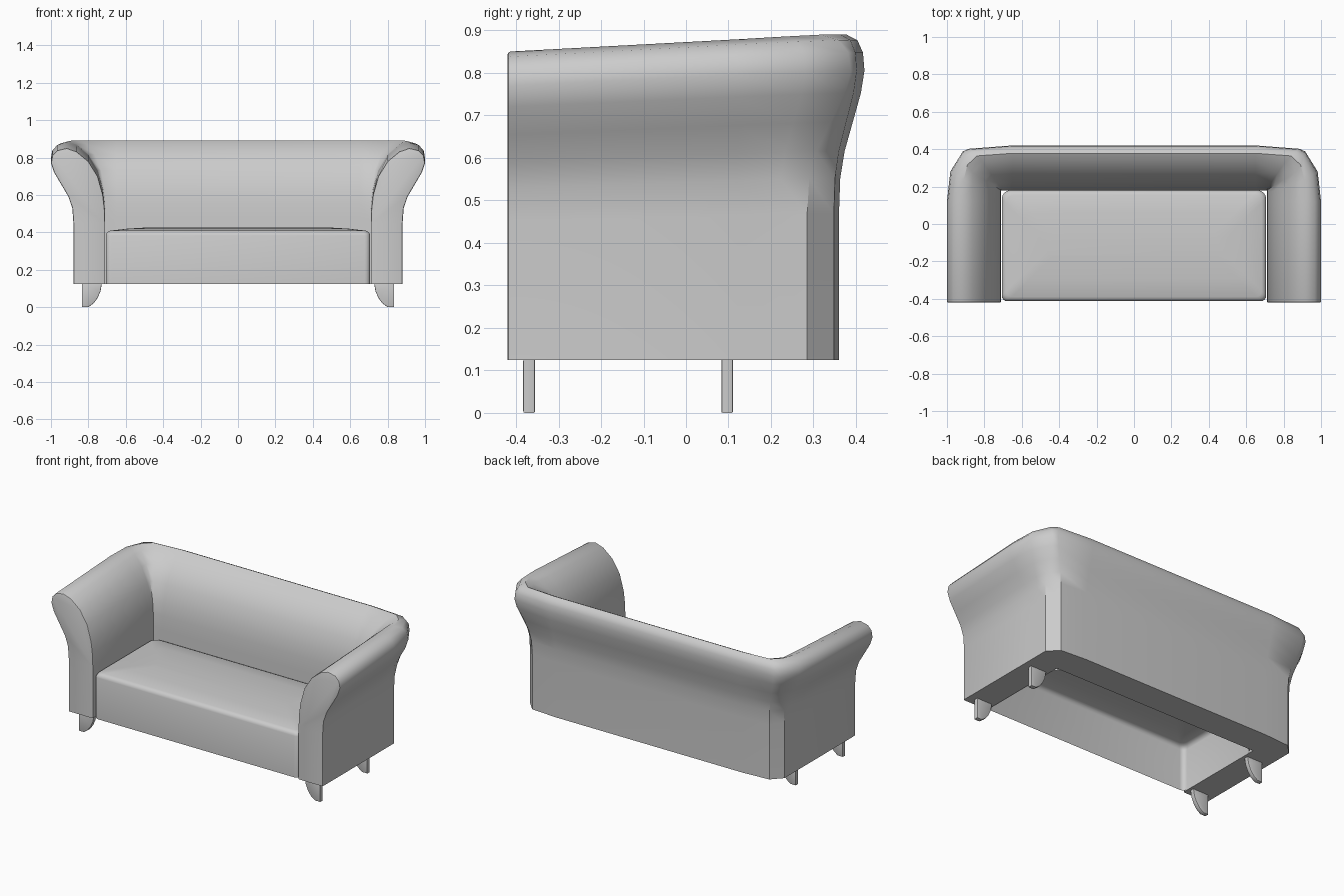
import bpy, bmesh, math
from mathutils import Vector

if "Cube" in bpy.data.objects:
    bpy.data.objects.remove(bpy.data.objects["Cube"])


def finish(name, bm, angle=35):
    bmesh.ops.recalc_face_normals(bm, faces=bm.faces[:])
    me = bpy.data.meshes.new(name)
    bm.to_mesh(me)
    bm.free()
    ob = bpy.data.objects.new(name, me)
    bpy.context.collection.objects.link(ob)
    bpy.ops.object.select_all(action='DESELECT')
    ob.select_set(True)
    bpy.context.view_layer.objects.active = ob
    bpy.ops.object.shade_smooth_by_angle(angle=math.radians(angle))
    return ob


def bridge(bm, a, b):
    n = len(a)
    for i in range(n):
        bm.faces.new((a[i], a[(i + 1) % n], b[(i + 1) % n], b[i]))


# Arms and back: one scroll profile swept round a U
# profile (a, z): a = 0 inner wall, 1 outer wall, 2 outermost flare
profile = [(0, .125), (0, .45), (.02, .53), (.07, .6), (.235, .7), (.53, .78),
           (.9, .832), (1.3, .85), (1.72, .838), (1.94, .81), (2, .77),
           (1.86, .72), (1.54, .655), (1.22, .59), (1.05, .53), (1, .45), (1, .125)]
# station: inner point, outer point, flare point, lift of the top
half = [((.71, -.42), (.88, -.42), (1, -.42), 0),
        ((.71, .12), (.88, .12), (1, .12), .029),
        ((.71, .165), (.88, .22), (.982, .28), .036),
        ((.71, .18), (.88, .285), (.915, .388), .04),
        ((.705, .18), (.82, .348), (.885, .402), .04),
        ((.65, .18), (.65, .36), (.65, .42), .04)]


def flip(s):
    return tuple((-p[0], p[1]) for p in s[:3]) + (s[3],)


stations = half + [flip(s) for s in reversed(half)]
bm = bmesh.new()
rings = []
for inner, outer, flare, lift in stations:
    I, O, F = Vector(inner), Vector(outer), Vector(flare)
    ring = []
    for a, z in profile:
        p = I.lerp(O, a) if a <= 1 else O.lerp(F, a - 1)
        ring.append(bm.verts.new((p.x, p.y, z + lift * (z - .125) / .725)))
    rings.append(ring)
for a, b in zip(rings, rings[1:]):
    bridge(bm, a, b)
caps = [bm.faces.new(rings[0]), bm.faces.new(rings[-1])]
bmesh.ops.recalc_face_normals(bm, faces=bm.faces[:])
rim = [e for f in caps for e in f.edges if max(v.co.z for v in e.verts) > .2]
bmesh.ops.bevel(bm, geom=rim, offset=.007, segments=2, affect='EDGES', profile=.5)
finish("arms_and_back", bm, 40)

# Seat: open-bottomed cushion box with rounded corners and a slight crown
bm = bmesh.new()
X, Y0, Y1, SEG = .707, -.413, .18, 4


def seat_ring(inset, z):
    out = []
    corners = [(1, Y1, 1, 0), (-1, Y1, 1, 90), (-1, Y0, -1, 180), (1, Y0, -1, 270)]
    for sx, y, sy, start in corners:
        r = .045 if sy > 0 else .03
        cx, cy = sx * (X - r - inset), y - sy * (r + inset)
        for k in range(SEG + 1):
            t = math.radians(start + 90 * k / SEG)
            out.append(bm.verts.new((cx + r * math.cos(t), cy + r * math.sin(t), z)))
    return out


levels = [(0, .125), (0, .383), (.004, .395), (.012, .404), (.024, .409),
          (.12, .42), (.24, .427)]
rings = [seat_ring(*l) for l in levels]
for a, b in zip(rings, rings[1:]):
    bridge(bm, a, b)
bm.faces.new(rings[-1])
finish("seat", bm, 50)

# Legs: curved tapering blades
leg_outline = [(.728, .126), (.735, .085), (.75, .05), (.772, .02), (.8, 0),
               (.835, 0), (.835, .126)]
for place, y in (("front", -.369), ("rear", .097)):
    for side, s in (("right", 1), ("left", -1)):
        bm = bmesh.new()
        a, b = [[bm.verts.new((s * x, y + dy, z)) for x, z in leg_outline]
                for dy in (-.014, .014)]
        bridge(bm, a, b)
        faces = [bm.faces.new(a), bm.faces.new(b)]
        bmesh.ops.recalc_face_normals(bm, faces=bm.faces[:])
        edges = [e for f in faces for e in f.edges]
        bmesh.ops.bevel(bm, geom=edges, offset=.004, segments=2,
                        affect='EDGES', profile=.5)
        finish(f"{place}_{side}_leg", bm, 40)
